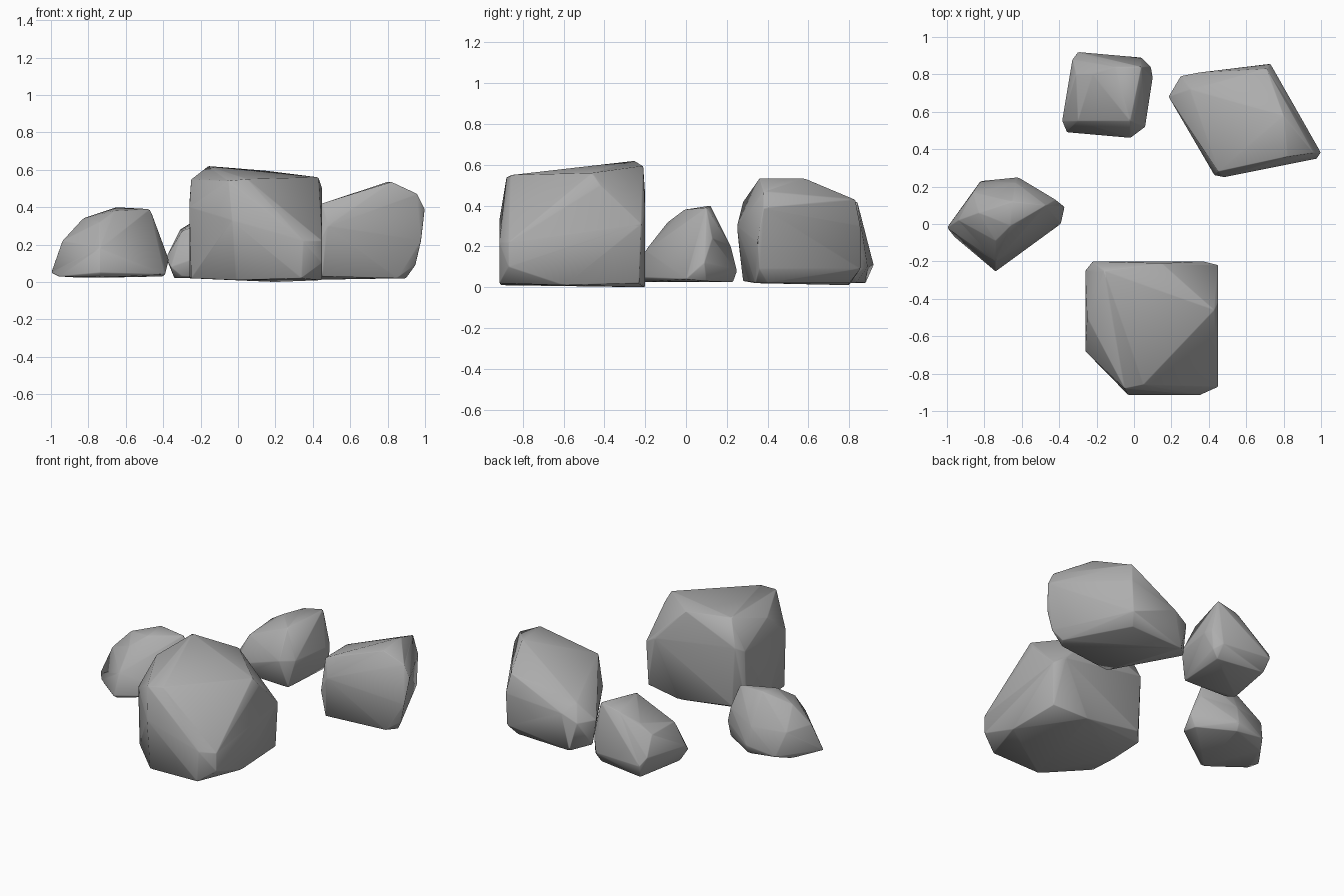
import bpy
import bmesh
import math

default_cube = bpy.data.objects.get("Cube")
if default_cube:
    bpy.data.objects.remove(default_cube, do_unlink=True)


def make_material(name, colour):
    material = bpy.data.materials.new(name)
    material.use_nodes = True
    material.diffuse_color = colour
    material.node_tree.nodes["Principled BSDF"].inputs["Base Color"].default_value = colour
    return material


stone_grey = make_material("stone_grey", (.42, .42, .42, 1))


def make_rock(name, crown, girdle, foot):
    """Wrap a convex skin around the corner points of a rock and shade it smooth."""
    bm = bmesh.new()
    for corner in crown + girdle + foot:
        bm.verts.new(corner)
    result = bmesh.ops.convex_hull(bm, input=bm.verts)
    unused = {v for v in result["geom_interior"] + result["geom_unused"]
              if isinstance(v, bmesh.types.BMVert)}
    bmesh.ops.delete(bm, geom=list(unused), context="VERTS")

    # Slightly chip the edges so that the facets blend into each other
    bmesh.ops.bevel(bm, geom=list(bm.edges), offset=.004, segments=1,
                    affect="EDGES", clamp_overlap=True)
    bmesh.ops.recalc_face_normals(bm, faces=bm.faces)

    mesh = bpy.data.meshes.new(name)
    bm.to_mesh(mesh)
    bm.free()
    mesh.materials.append(stone_grey)
    rock = bpy.data.objects.new(name, mesh)
    bpy.context.collection.objects.link(rock)
    bpy.ops.object.select_all(action="DESELECT")
    rock.select_set(True)
    bpy.context.view_layer.objects.active = rock
    bpy.ops.object.shade_smooth_by_angle(angle=math.radians(60))


# Largest boulder, at the front
make_rock(
    "front_boulder",
    crown=[(-.16, -.25, .62), (.15, -.21, .595), (.43, -.46, .56),
           (.05, -.86, .55), (-.05, -.88, .54), (-.25, -.5, .55)],
    girdle=[(-.26, -.68, .4), (-.26, -.25, .42), (-.22, -.2, .45),
            (.37, -.2, .36), (.45, -.22, .31), (.45, -.42, .5),
            (.45, -.87, .22), (.35, -.915, .22), (-.03, -.915, .33)],
    foot=[(-.26, -.5, .02), (-.26, -.27, .03), (-.2, -.2, .06),
          (.2, -.2, 0), (.44, -.23, .02), (.45, -.6, .01),
          (.45, -.87, .1), (.34, -.915, .02), (-.01, -.91, .01),
          (-.25, -.68, .02)],
)

# Slanted boulder, at the back left
make_rock(
    "back_left_boulder",
    crown=[(.82, .36, .535), (.8, .58, .535), (.96, .38, .47),
           (.71, .83, .43), (.45, .28, .42), (.3, .72, .3)],
    girdle=[(1, .38, .39), (.98, .35, .22), (.73, .855, .3),
            (.48, .25, .3), (.43, .26, .2), (.185, .68, .2),
            (.25, .79, .2), (.35, .81, .25)],
    foot=[(.9, .4, .02), (.95, .36, .09), (.72, .855, .09),
          (.68, .8, .02), (.3, .8, .01), (.2, .7, .04),
          (.45, .28, .03), (.85, .34, .02)],
)

# Pointed stone, on the right
make_rock(
    "right_stone",
    crown=[(-.65, .12, .4), (-.47, .1, .39), (-.66, -.01, .38),
           (-.83, .06, .34), (-.74, -.09, .32)],
    girdle=[(-.94, .02, .22), (-.74, -.2, .18), (-.86, .17, .2),
            (-.63, .22, .2), (-.42, .13, .24), (-.37, .09, .12)],
    foot=[(-1, -.02, .05), (-.96, -.07, .03), (-.74, -.255, .05),
          (-.39, 0, .04), (-.4, .1, .03), (-.62, .25, .08),
          (-.82, .23, .05), (-.62, .23, .025), (-.88, .14, .025),
          (-.74, -.22, .025)],
)

# Smallest stone, at the back
make_rock(
    "back_stone",
    crown=[(.04, .84, .42), (-.02, .55, .39), (-.1, .84, .39),
           (-.22, .8, .335), (-.31, .8, .28), (-.3, .55, .27)],
    girdle=[(.09, .84, .2), (.1, .78, .2), (.06, .52, .2),
            (-.33, .88, .16), (-.385, .55, .13), (-.02, .46, .2)],
    foot=[(-.36, .49, .08), (-.3, .92, .11), (.04, .89, .1),
          (.08, .84, .07), (-.34, .55, .02), (-.28, .88, .02),
          (.04, .83, .02), (.02, .5, .02), (-.3, .5, .03)],
)
